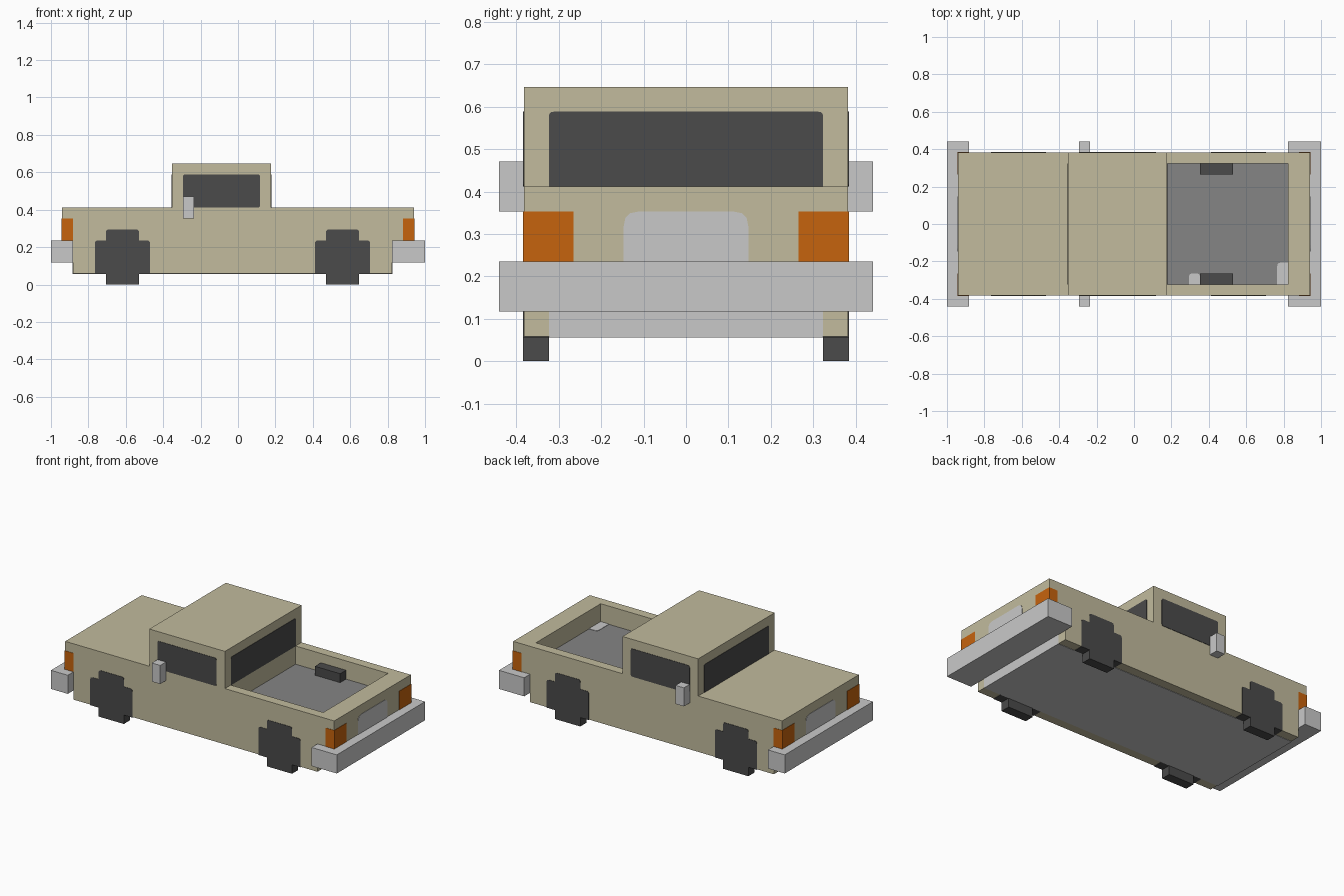
import bpy
import bmesh
from mathutils import Vector

if "Cube" in bpy.data.objects:
    bpy.data.objects.remove(bpy.data.objects["Cube"])

U = 2 / 34     # one block; all sizes below are in blocks
P = 0.04       # how far painted plates stand proud


def material(name, r, g, b):
    m = bpy.data.materials.new(name)
    m.diffuse_color = (r, g, b, 1)
    m.use_nodes = True
    m.node_tree.nodes["Principled BSDF"].inputs["Base Color"].default_value = m.diffuse_color
    return m


TAN = material("tan paint", 0.539, 0.497, 0.337)
LIGHT = material("light grey", 0.584, 0.584, 0.584)
DARK = material("dark grey", 0.069, 0.069, 0.069)
ORANGE = material("orange lamp", 0.565, 0.125, 0.004)
GREY = material("mid grey", 0.235, 0.235, 0.235)

PLACE = {"x": lambda u, v, t: (t, u, v),
         "y": lambda u, v, t: (u, t, v),
         "z": lambda u, v, t: (u, v, t)}


def prism(name, pts, axis, a, b, mat):
    """Extrude a 2D outline along an axis from a to b."""
    bm = bmesh.new()
    base = bm.faces.new([bm.verts.new(Vector(PLACE[axis](u, v, a)) * U) for u, v in pts])
    ext = bmesh.ops.extrude_face_region(bm, geom=[base], use_keep_orig=True)
    shift = Vector(PLACE[axis](0, 0, b - a)) * U
    bmesh.ops.translate(bm, vec=shift,
                        verts=[g for g in ext["geom"] if isinstance(g, bmesh.types.BMVert)])
    bmesh.ops.recalc_face_normals(bm, faces=bm.faces[:])
    me = bpy.data.meshes.new(name)
    bm.to_mesh(me)
    bm.free()
    me.materials.append(mat)
    ob = bpy.data.objects.new(name, me)
    bpy.context.collection.objects.link(ob)
    return ob


def rect(u0, u1, v0, v1):
    return [(u0, v0), (u1, v0), (u1, v1), (u0, v1)]


def rounded(pts, radii):
    """Round each corner of an outline by its own radius."""
    out = []
    for i, r in enumerate(radii):
        c = Vector(pts[i])
        if r == 0:
            out.append(c)
            continue
        s = c + (Vector(pts[i - 1]) - c).normalized() * r
        e = c + (Vector(pts[(i + 1) % len(pts)]) - c).normalized() * r
        for k in range(4):
            t = k / 3
            out.append(s * (1 - t) ** 2 + c * 2 * t * (1 - t) + e * t * t)
    return out


def box(name, x0, x1, y0, y1, z0, z1, mat):
    return prism(name, rect(x0, x1, y0, y1), "z", z0, z1, mat)


# Body with the load bed cut out
profile = [(-15, 1), (14, 1), (14, 4), (16, 4), (16, 7), (-16, 7), (-16, 4), (-15, 4)]
body = prism("body", profile, "y", -6.5, 6.5, TAN)
cutter = box("bed_cutter", 3, 14, -5.5, 5.5, 5, 8, TAN)
cutter.hide_render = True
mod = body.modifiers.new("bed", "BOOLEAN")
mod.operation = "DIFFERENCE"
mod.solver = "EXACT"
mod.object = cutter
bpy.context.view_layer.objects.active = body
bpy.ops.object.modifier_apply(modifier=mod.name)
bpy.data.objects.remove(cutter)

# Cab, underside and bumpers
box("cab", -6, 3, -6.5, 6.5, 7, 11, TAN)
box("underside_plate", -15 - P, 14 + P, -5.5, 5.5, 1 - P, 2, LIGHT)
box("front_bumper", -17, -15, -7.5, 7.5, 2, 4, LIGHT)
box("rear_bumper", 14, 17, -7.5, 7.5, 2, 4, LIGHT)

# Bed floor and its light marks
box("bed_floor", 3, 14, -5.5, 5.5, 5, 5 + P, GREY)
prism("bed_mark_large", rounded(rect(13, 14, -5.5, -3.5), (0, 0, 0, 0.4)), "z", 5, 5 + 2 * P, LIGHT)
prism("bed_mark_small", rounded(rect(5, 6, -5.5, -4.5), (0, 0, 0.3, 0.3)), "z", 5, 5 + 2 * P, LIGHT)

# Windscreen and rear window, grille and tailgate panel
screen = rounded(rect(-5.5, 5.5, 7, 10), (0, 0, 0.2, 0.2))
panel = rounded(rect(-2.5, 2.5, 4, 6), (0, 0, 0.6, 0.6))
prism("windscreen", screen, "x", -6 - P, -6, DARK)
prism("rear_window", screen, "x", 3, 3 + P, DARK)
prism("grille", panel, "x", -16 - P, -16, LIGHT)
prism("tailgate_panel", panel, "x", 16, 16 + P, LIGHT)

# Parts repeated on both sides
side_glass = rounded(rect(-5, 2, 7, 10), (0.2, 0.2, 0.2, 0.2))
wheel = [(1, 0), (4, 0), (4, 1 - P), (5, 1 - P), (5, 4), (4, 4), (4, 5), (1, 5), (1, 4),
         (0, 4), (0, 1 - P), (1, 1 - P)]
wheel_r = (0, 0, 0, 0, 0.25, 0, 0.25, 0.25, 0, 0.25, 0, 0)
for s, side in ((-1, "right"), (1, "left")):
    prism(side + "_window", side_glass, "y", s * 6.5, s * (6.5 + P), DARK)
    box(side + "_mirror", -5, -4, *sorted((s * 6.5, s * 7.5)), 6, 8, LIGHT)
    box(side + "_wheel_arch", 6, 9, *sorted((s * 4.5, s * 5.5)), 5, 6, DARK)
    for x0, end in ((-13, "front"), (7, "rear")):
        outline = rounded([(x0 + u, v) for u, v in wheel], wheel_r)
        prism(f"{end}_{side}_wheel", outline, "y", s * 5.5, s * (6.5 + P), DARK)
    for x0, x1, end in ((-16 - P, -15, "front"), (15, 16 + P, "rear")):
        box(f"{end}_{side}_lamp", x0, x1, *sorted((s * 4.5, s * (6.5 + P))), 4 - P, 6, ORANGE)
